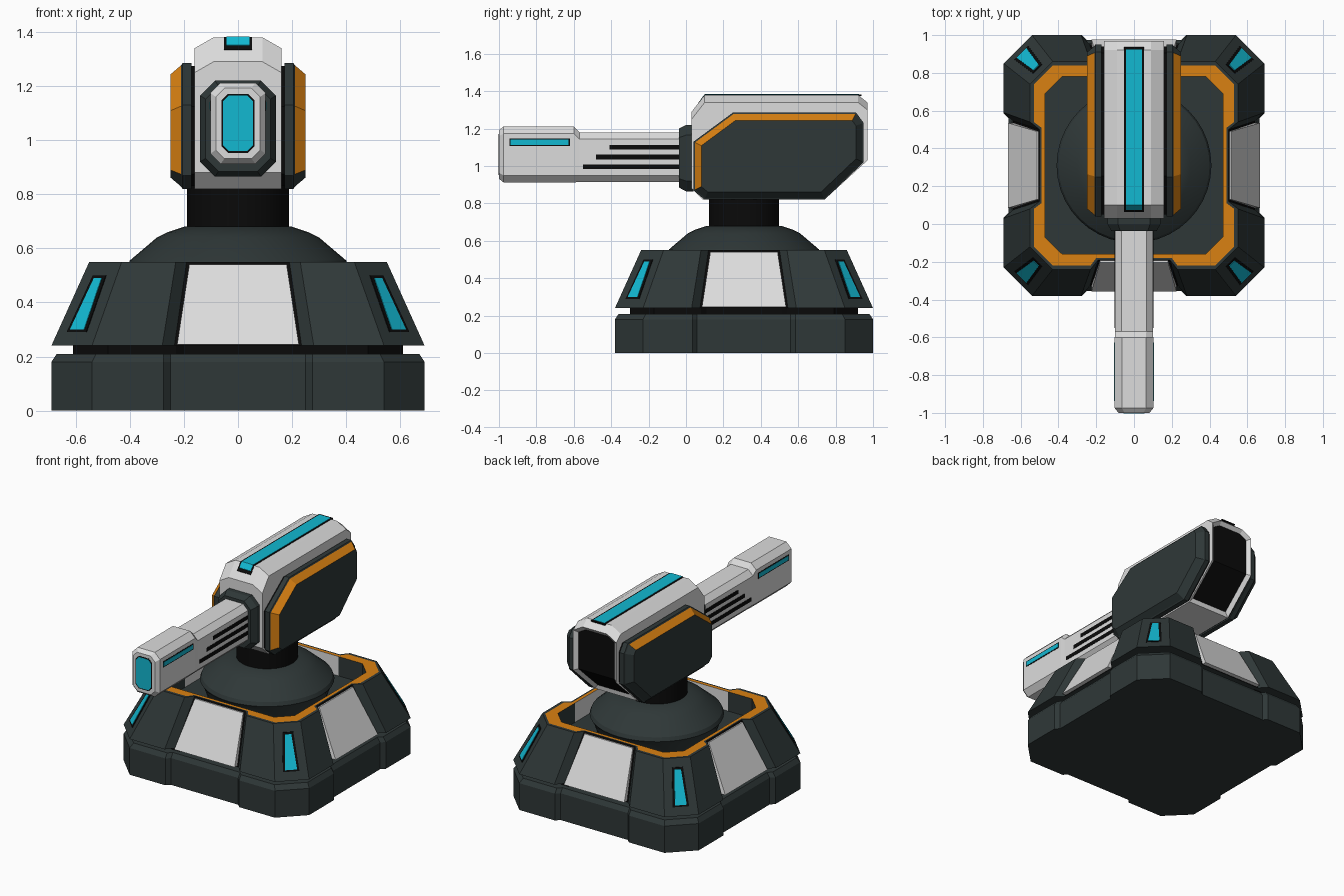
import bpy, bmesh
from mathutils import Vector

if "Cube" in bpy.data.objects:
    bpy.data.objects.remove(bpy.data.objects["Cube"])

CY = 0.31  # base centre in y


def material(name, rgb):
    m = bpy.data.materials.new(name)
    m.use_nodes = True
    m.diffuse_color = (*rgb, 1)
    m.node_tree.nodes["Principled BSDF"].inputs["Base Color"].default_value = (*rgb, 1)
    return m


MATS = [material("dark_slate", (0.028, 0.039, 0.039)), material("pale_grey", (0.72, 0.72, 0.72)),
        material("orange", (0.7, 0.22, 0.006)), material("cyan", (0.006, 0.48, 0.64)),
        material("black", (0.003, 0.003, 0.003))]
DARK, PALE, ORANGE, CYAN, BLACK = range(5)


def finish(name, bm, smooth=False):
    bmesh.ops.recalc_face_normals(bm, faces=bm.faces)
    me = bpy.data.meshes.new(name)
    bm.to_mesh(me)
    bm.free()
    for m in MATS:
        me.materials.append(m)
    ob = bpy.data.objects.new(name, me)
    bpy.context.collection.objects.link(ob)
    if smooth:
        bpy.ops.object.select_all(action="DESELECT")
        ob.select_set(True)
        bpy.context.view_layer.objects.active = ob
        bpy.ops.object.shade_smooth_by_angle(angle=0.4)
    return ob


def loft(loops, rule, caps=(DARK, DARK)):
    """Skin equal-length loops; rule(band, edge) gives each face its colour."""
    bm = bmesh.new()
    rows = [[bm.verts.new(p) for p in loop] for loop in loops]
    n = len(rows[0])
    for b in range(len(rows) - 1):
        for i in range(n):
            j = (i + 1) % n
            f = bm.faces.new((rows[b][i], rows[b][j], rows[b + 1][j], rows[b + 1][i]))
            f.material_index = rule(b, i)
    for row, colour in zip((rows[0], rows[-1]), caps):
        bm.faces.new(row).material_index = colour
    return bm


def plate(name, pts, vec, colour):
    """Thin prism from a flat outline."""
    loops = [pts, [Vector(p) + Vector(vec) for p in pts]]
    return finish(name, loft(loops, lambda b, i: colour, (colour, colour)))


def turn(p, k):
    """Rotate a base point by quarter turns and move it to the base centre."""
    x, y, z = p
    for _ in range(k):
        x, y = -y, x
    return (x, y + CY, z)


def outline(h, c, n, n2, d, z):
    """Chamfered square with a shallow notch in the middle of each side."""
    side = [(c - h, -h, z), (-n2, -h, z), (-n, d - h, z), (n, d - h, z), (n2, -h, z), (h - c, -h, z)]
    return [turn(p, k) for k in range(4) for p in side]


# Base slab, shadow gap and sloping skirt with orange rim
slab = [outline(0.69, 0.15, 0.25, 0.275, 0.025, 0), outline(0.69, 0.15, 0.25, 0.275, 0.025, 0.18),
        outline(0.67, 0.145, 0.25, 0.275, 0.025, 0.21)]
finish("base_slab", loft(slab, lambda b, i: DARK))
gap = [outline(0.61, 0.13, 0.2, 0.23, 0.02, z) for z in (0.2, 0.25)]
finish("base_gap", loft(gap, lambda b, i: BLACK, (BLACK, BLACK)))


def skirt_rule(b, i):
    middle = i % 6 == 2
    return (BLACK if middle else DARK, DARK, ORANGE, PALE if middle else DARK)[b]


skirt = [outline(0.69, 0.15, 0.235, 0.28, 0.05, 0.24), outline(0.55, 0.12, 0.19, 0.23, 0.05, 0.55),
         outline(0.53, 0.1, 0.2, 0.23, 0.04, 0.55), outline(0.47, 0.09, 0.2, 0.23, 0, 0.55),
         outline(0.47, 0.09, 0.2, 0.23, 0, 0.42)]
finish("base_skirt", loft(skirt, skirt_rule))

# Side panels and glowing corner slots
for k in range(4):
    quad = [(-0.225, -0.667, 0.245), (0.225, -0.667, 0.245), (0.18, -0.513, 0.54), (-0.18, -0.513, 0.54)]
    inward = Vector(turn((0, 0.04, 0), k)) - Vector((0, CY, 0))
    plate(f"side_panel_{k}", [turn(p, k) for p in quad], inward, PALE)

    def corner_slot(name, grow, lift, colour):
        pts = []
        for s, z, w in ((-1, 0.3, 0.026), (1, 0.3, 0.026), (1, 0.49, 0.014), (-1, 0.49, 0.014)):
            z += grow if z > 0.4 else -grow
            m = 0.615 - (z - 0.24) * 0.125 / 0.31 + lift
            u = s * (w + grow)
            pts.append(turn((m + u, u - m, z), k))
        out = Vector(turn((0.004, -0.004, 0), k)) - Vector((0, CY, 0))
        plate(name, pts, out, colour)

    corner_slot(f"corner_slot_frame_{k}", 0.01, -0.001, BLACK)
    corner_slot(f"corner_slot_light_{k}", 0, 0.001, CYAN)


# Turntable dome and neck
def lathe(name, profile, colour):
    bm = bmesh.new()
    verts = [bm.verts.new((r, CY, z)) for r, z in profile]
    edges = [bm.edges.new(e) for e in zip(verts, verts[1:])]
    bmesh.ops.spin(bm, geom=verts + edges, cent=(0, CY, 0), axis=(0, 0, 1), angle=6.283185307, steps=40)
    bmesh.ops.remove_doubles(bm, verts=bm.verts, dist=0.0005)
    for f in bm.faces:
        f.material_index = colour
    finish(name, bm, True)


lathe("turntable_dome", [(0.36, 0.41), (0.39, 0.5), (0.41, 0.53), (0.4, 0.555), (0.3, 0.64),
                         (0.26, 0.66), (0.2, 0.68), (0, 0.68)], DARK)
lathe("neck", [(0.188, 0.66), (0.188, 0.84), (0, 0.84)], BLACK)

# Turret body with chamfered top and recessed black rear
body = [(0.03, 0.88), (0.09, 0.82), (0.74, 0.82), (0.97, 1.03), (0.97, 1.34), (0.92, 1.38),
        (0.1, 1.38), (0.03, 1.29)]


def body_loop(x, drop):
    return [(x, y, z - drop if z > 1.2 else z) for y, z in body]


bm = loft([body_loop(-0.16, 0.04), body_loop(-0.09, 0), body_loop(0.09, 0), body_loop(0.16, 0.04)],
          lambda b, i: PALE, (PALE, PALE))
bmesh.ops.recalc_face_normals(bm, faces=bm.faces)
rear = [f for f in bm.faces if f.normal.y > 0.5 and f.normal.z < 0.3]
bmesh.ops.inset_region(bm, faces=rear, thickness=0.025, depth=-0.02, use_even_offset=True)
for f in rear:
    f.material_index = BLACK
finish("turret_body", bm)


# Light strip along the top, folding over the front chamfer
def top_strip(name, w, e, lift, colour):
    path = [(0.075 - e, 1.348 - e * 1.29), (0.1, 1.38), (0.925 + e, 1.38)]
    path = [(y, z + lift) for y, z in path]
    section = path + [(y, z - 0.008) for y, z in reversed(path)]
    plate(name, [(-w, y, z) for y, z in section], (2 * w, 0, 0), colour)


top_strip("top_strip_frame", 0.052, 0.012, 0.002, BLACK)
top_strip("top_strip_light", 0.042, 0, 0.004, CYAN)


# Side armour with orange bevel on the front and top edges
def inset(poly, d):
    out = []
    for i, p in enumerate(poly):
        a, p, c = Vector(poly[i - 1]), Vector(p), Vector(poly[(i + 1) % len(poly)])
        e1, e2 = (p - a).normalized(), (c - p).normalized()
        n1, n2 = Vector((-e1.y, e1.x)), Vector((-e2.y, e2.x))
        out.append(p + (n1 + n2) * d / (1 + n1.dot(n2)))
    return out


armour = [(0.04, 0.87), (0.1, 0.82), (0.74, 0.82), (0.95, 1.02), (0.95, 1.23), (0.91, 1.285),
          (0.25, 1.285), (0.04, 1.13)]
for name, s in (("left_armour", 1), ("right_armour", -1)):
    steps = ((0.155, 0.01), (0.172, 0.01), (0.172, 0), (0.205, 0), (0.21, 0.008), (0.25, 0.042))
    loops = [[(s * x, y, z) for y, z in inset(armour, d)] for x, d in steps]
    finish(name, loft(loops, lambda b, i: BLACK if b < 1 else ORANGE if b == 4 and i > 4 else DARK))


# Barrel collar, barrel and muzzle
def octagon(y, w, z0, z1, c):
    right = [(w - c, z0), (w, z0 + c), (w, z1 - c), (w - c, z1)]
    return [(x, y, z) for x, z in right + [(-x, z) for x, z in reversed(right)]]


collar = [octagon(0.04, 0.14, 0.865, 1.22, 0.055), octagon(0, 0.14, 0.865, 1.22, 0.055),
          octagon(-0.038, 0.12, 0.885, 1.2, 0.048)]
finish("barrel_collar", loft(collar, lambda b, i: DARK))
barrel = [octagon(0, 0.1, 0.915, 1.18, 0.035), octagon(-0.57, 0.1, 0.915, 1.18, 0.035),
          octagon(-0.6, 0.102, 0.912, 1.212, 0.038), octagon(-0.975, 0.102, 0.912, 1.212, 0.038),
          octagon(-1.0, 0.082, 0.932, 1.192, 0.032)]
finish("barrel", loft(barrel, lambda b, i: PALE, (PALE, PALE)))
plate("muzzle_frame", octagon(-0.994, 0.061, 0.953, 1.171, 0.024), (0, -0.0075, 0), BLACK)
plate("muzzle_light", octagon(-0.994, 0.055, 0.959, 1.165, 0.021), (0, -0.009, 0), CYAN)


# Barrel vents and side lights
def side_plate(name, s, x, y0, y1, z, h, colour):
    pts = [(s * x, y0, z - h), (s * x, y1, z - h), (s * x, y1, z + h), (s * x, y0, z + h)]
    plate(name, pts, (-s * 0.006, 0, 0), colour)


for name, s in (("left", 1), ("right", -1)):
    for k in range(3):
        side_plate(f"{name}_vent_{k}", s, 0.102, -0.41 - 0.07 * k, -0.03, 1.1 - 0.052 * k, 0.013, BLACK)
    side_plate(f"{name}_light_frame", s, 0.1035, -0.945, -0.62, 1.127, 0.02, BLACK)
    side_plate(f"{name}_light", s, 0.105, -0.938, -0.627, 1.127, 0.014, CYAN)
